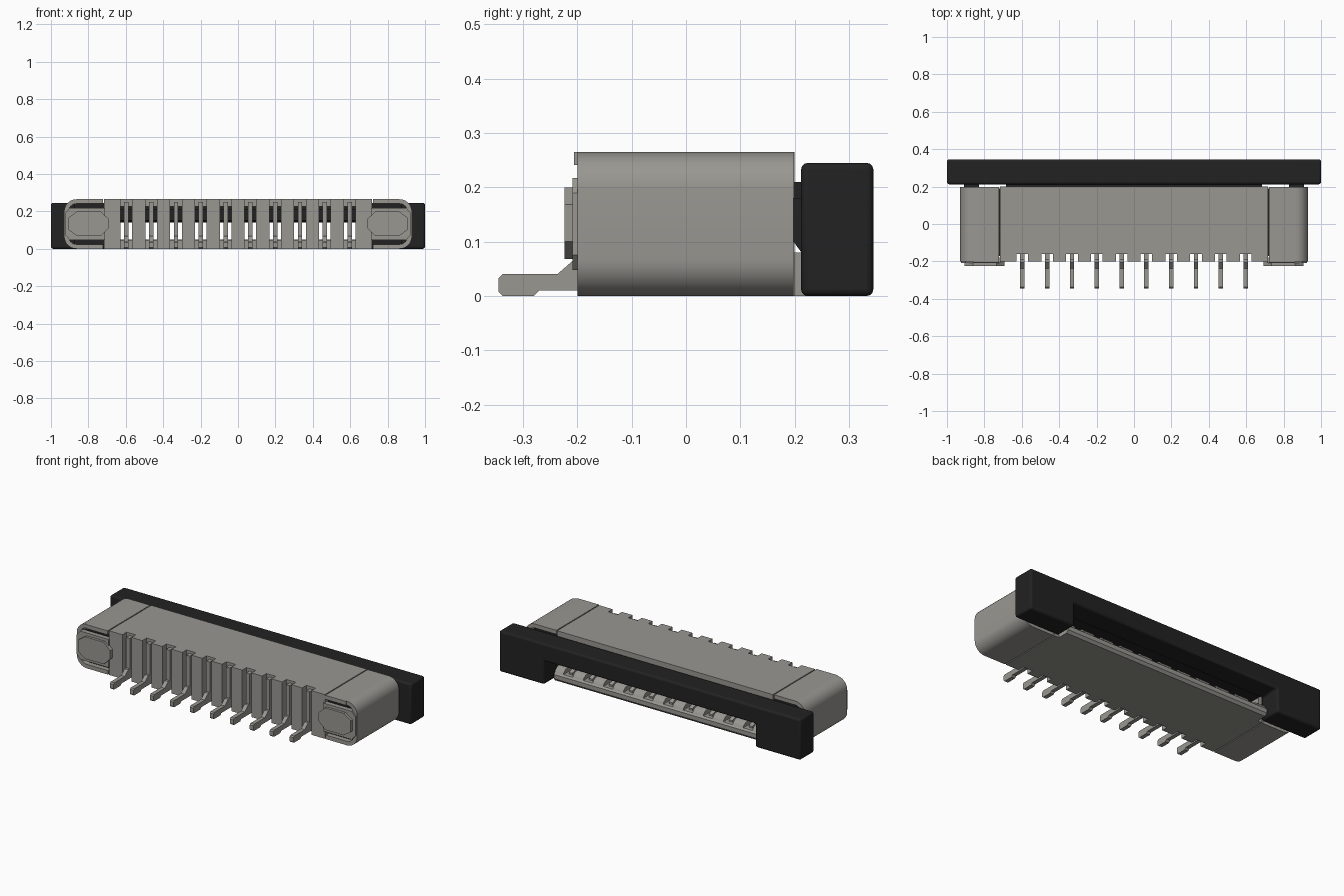
import bpy, bmesh, math

old = bpy.data.objects.get("Cube")
if old:
    bpy.data.objects.remove(old, do_unlink=True)


def material(name, rgb):
    m = bpy.data.materials.new(name)
    m.use_nodes = True
    m.diffuse_color = (*rgb, 1)
    m.node_tree.nodes["Principled BSDF"].inputs["Base Color"].default_value = (*rgb, 1)
    return m


grey = material("warm grey", (0.32, 0.31, 0.285))
black = material("black plastic", (0.016, 0.016, 0.016))


def prism(name, outline, axis, start, end, mat, bevel=0, smooth=False):
    """Extrude a 2D outline along one axis from start to end."""
    def place(p, t):
        return {"x": (t, p[0], p[1]), "y": (p[0], t, p[1])}[axis]
    bm = bmesh.new()
    near = [bm.verts.new(place(p, start)) for p in outline]
    far = [bm.verts.new(place(p, end)) for p in outline]
    bm.faces.new(near)
    bm.faces.new(far[::-1])
    n = len(outline)
    for i in range(n):
        j = (i + 1) % n
        bm.faces.new((near[j], near[i], far[i], far[j]))
    bmesh.ops.recalc_face_normals(bm, faces=bm.faces)
    mesh = bpy.data.meshes.new(name)
    bm.to_mesh(mesh)
    bm.free()
    mesh.materials.append(mat)
    ob = bpy.data.objects.new(name, mesh)
    bpy.context.collection.objects.link(ob)
    if bevel:
        mod = ob.modifiers.new("Edges", "BEVEL")
        mod.width, mod.segments = bevel, 3
    if smooth:
        bpy.ops.object.select_all(action="DESELECT")
        ob.select_set(True)
        bpy.context.view_layer.objects.active = ob
        bpy.ops.object.shade_smooth_by_angle(angle=math.radians(35))
    return ob


def box(name, x, y, z, mat, bevel=0):
    pts = [(x[0], z[0]), (x[1], z[0]), (x[1], z[1]), (x[0], z[1])]
    return prism(name, pts, "y", y[0], y[1], mat, bevel)


def arc(cx, cz, r, a, b, steps=8):
    angles = [math.radians(a + (b - a) * i / steps) for i in range(steps + 1)]
    return [(cx + r * math.cos(t), cz + r * math.sin(t)) for t in angles]


COUNT, PITCH = 10, 0.1326
TOP, EDGE = 0.265, 0.716
contacts = [(i - (COUNT - 1) / 2) * PITCH for i in range(COUNT)]

# Housing plates and mating ledge
box("housing_top", (-EDGE, EDGE), (-0.16, 0.2), (0.225, TOP), grey)
box("housing_floor", (-EDGE, EDGE), (-0.16, 0.2), (0, 0.045), grey)
prism("mating_ledge", [(0.19, 0), (0.262, 0), (0.275, 0.015), (0.275, 0.04),
                       (0.265, 0.05), (0.19, 0.05)], "x", -0.685, 0.685, grey)

# Front comb and guide ribs between the contacts
for i in range(COUNT + 1):
    left = contacts[i - 1] + 0.031 if i > 0 else -EDGE
    right = contacts[i] - 0.031 if i < COUNT else EDGE
    box("front_comb_post", (left, right), (-0.2, -0.16), (0, TOP), grey)
    a, b = max(left, -0.685), min(right, 0.685)
    prism("guide_rib", [(-0.16, 0.04), (0.27, 0.04), (0.262, 0.06), (0.245, 0.074),
                        (0.21, 0.08), (-0.16, 0.08)], "x", a, b, grey, smooth=True)

# Contacts with solder feet and spring arms
contact_outline = [(-0.338, 0), (-0.28, 0), (-0.27, 0.01), (-0.165, 0.01),
                   (-0.165, 0.046), (0.24, 0.046), (0.24, 0.06), (0.2, 0.075),
                   (-0.155, 0.075), (-0.155, 0.212), (0.15, 0.212), (0.15, 0.228),
                   (-0.155, 0.228), (-0.155, 0.25), (-0.19, 0.25), (-0.19, 0.068),
                   (-0.205, 0.068), (-0.237, 0.04), (-0.338, 0.04), (-0.345, 0.033),
                   (-0.345, 0.007)]
for x in contacts:
    prism("contact", contact_outline, "x", x - 0.012, x + 0.012, grey)

# Locking slider with its bridge, legs, tongue and arms
prism("slider_bar", [(-1, 0), (-0.7, 0), (-0.7, 0.14), (0.7, 0.14), (0.7, 0),
                     (1, 0), (1, 0.245), (-1, 0.245)], "y", 0.212, 0.345, black, 0.012, True)
prism("slider_tongue", [(-0.05, 0.15), (0.05, 0.14), (0.22, 0.14), (0.22, 0.21),
                        (-0.05, 0.21)], "x", -0.685, 0.685, black)

# Rounded end shells, inner blocks and folded tabs on both ends
for s in (-1, 1):
    side = "left" if s > 0 else "right"

    def flip(pts):
        return [(s * x, z) for x, z in pts]

    def span(a, b):
        return tuple(sorted((s * a, s * b)))

    box(side + "_cavity_wall", span(0.69, EDGE), (-0.16, 0.2), (0, TOP), grey)
    shell = [(0.722, 0)] + arc(0.863, 0.067, 0.067, -90, 0)
    shell += arc(0.863, TOP - 0.067, 0.067, 0, 90) + [(0.722, TOP)]
    shell += [(0.722, TOP - 0.024)] + arc(0.863, TOP - 0.067, 0.043, 90, 0)
    shell += arc(0.863, 0.067, 0.043, 0, -90) + [(0.722, 0.024)]
    prism(side + "_end_shell", flip(shell), "y", -0.2, 0.198, grey, smooth=True)
    box(side + "_shell_lip", span(0.722, 0.86), (-0.206, -0.19), (0.241, TOP), grey)
    box(side + "_inner_block", span(0.712, 0.875), (-0.17, 0.19), (0.02, 0.245), black)
    box(side + "_inner_side", span(0.86, 0.908), (-0.17, 0.19), (0.06, 0.205), black)
    prism(side + "_slider_arm", [(0.15, 0.1), (0.198, 0.1), (0.22, 0.07), (0.22, 0.18),
                                 (0.15, 0.18)], "x", s * 0.83, s * 0.91, black)
    plate = [(0.712, 0.048), (0.9, 0.048), (0.925, 0.075), (0.925, 0.19),
             (0.9, 0.217), (0.712, 0.217)]
    prism(side + "_tab_plate", flip(plate), "y", -0.209, -0.18, grey)
    tab = [(0.692, 0.11), (0.735, 0.068), (0.86, 0.068), (0.905, 0.1),
           (0.905, 0.168), (0.86, 0.2), (0.735, 0.2), (0.692, 0.16)]
    prism(side + "_locking_tab", flip(tab), "y", -0.224, -0.19, grey)
